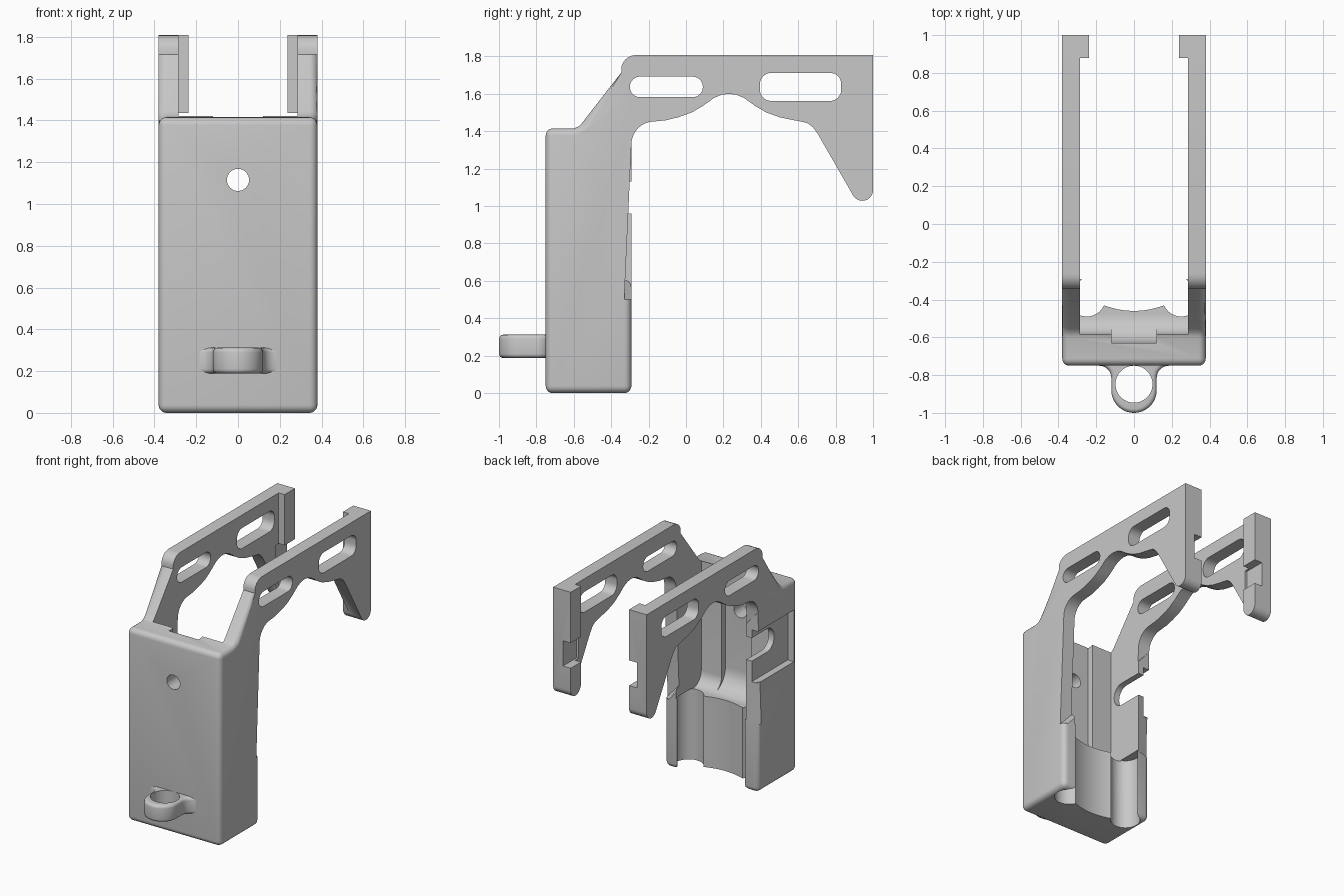
import bpy, bmesh, math
from mathutils import Vector

if "Cube" in bpy.data.objects:
    bpy.data.objects.remove(bpy.data.objects["Cube"])

grey = bpy.data.materials.new("matte grey")
grey.diffuse_color = (0.58, 0.58, 0.58, 1)
grey.use_nodes = True
grey.node_tree.nodes["Principled BSDF"].inputs["Base Color"].default_value = grey.diffuse_color


def arc(cx, cy, r, a0, a1, n=8):
    """Points on a circular arc, angles in degrees."""
    return [(cx + r * math.cos(math.radians(a0 + (a1 - a0) * i / n)),
             cy + r * math.sin(math.radians(a0 + (a1 - a0) * i / n))) for i in range(n + 1)]


def round_rect(u0, u1, v0, v1, r):
    return (arc(u1 - r, v1 - r, r, 0, 90) + arc(u0 + r, v1 - r, r, 90, 180)
            + arc(u0 + r, v0 + r, r, 180, 270) + arc(u1 - r, v0 + r, r, 270, 360))


def prism(name, pts, axis, lo, hi):
    """Extrude a 2D outline along an axis: x takes (y,z), y takes (x,z), z takes (x,y)."""
    place = {'x': lambda p, t: (t, p[0], p[1]), 'y': lambda p, t: (p[0], t, p[1]),
             'z': lambda p, t: (p[0], p[1], t)}[axis]
    clean = []                                    # drop repeated points
    for p in pts:
        if all(math.dist(p, q) > 1e-4 for q in clean):
            clean.append(p)
    n = len(clean)
    bm = bmesh.new()
    a = [bm.verts.new(place(p, lo)) for p in clean]
    b = [bm.verts.new(place(p, hi)) for p in clean]
    bm.faces.new(a)
    bm.faces.new(b[::-1])
    for i in range(n):
        j = (i + 1) % n
        bm.faces.new((a[j], a[i], b[i], b[j]))
    bmesh.ops.recalc_face_normals(bm, faces=bm.faces)
    if bm.calc_volume(signed=True) < 0:
        bmesh.ops.reverse_faces(bm, faces=bm.faces)
    me = bpy.data.meshes.new(name)
    bm.to_mesh(me)
    bm.free()
    ob = bpy.data.objects.new(name, me)
    bpy.context.collection.objects.link(ob)
    me.materials.append(grey)
    return ob


def box(name, x0, x1, y0, y1, z0, z1):
    return prism(name, [(x0, y0), (x1, y0), (x1, y1), (x0, y1)], 'z', z0, z1)


def round_edges(ob, width, segments, rule):
    bm = bmesh.new()
    bm.from_mesh(ob.data)
    edges = [e for e in bm.edges if rule(e.verts[0].co, e.verts[1].co)]
    bmesh.ops.bevel(bm, geom=edges, offset=width, segments=segments, profile=0.5, affect='EDGES',
                    clamp_overlap=False)
    bmesh.ops.remove_doubles(bm, verts=bm.verts, dist=1e-5)
    bm.to_mesh(ob.data)
    bm.free()


def cut(ob, cutter):
    cutter.hide_render = True
    m = ob.modifiers.new("cut", 'BOOLEAN')
    m.operation, m.solver, m.object = 'DIFFERENCE', 'EXACT', cutter
    bpy.context.view_layer.objects.active = ob
    bpy.ops.object.modifier_apply(modifier=m.name)
    bpy.data.objects.remove(cutter)


def smooth(ob):
    bpy.ops.object.select_all(action='DESELECT')
    ob.select_set(True)
    bpy.context.view_layer.objects.active = ob
    bpy.ops.object.shade_smooth_by_angle(angle=math.radians(32))


# Side outline of body and arms, extruded over the full width
side = [(-.75, 0), (-.75, 1.415), (-.6, 1.415), (-.575, 1.425), (-.555, 1.445), (-.345, 1.715)]
side += arc(-.265, 1.725, .083, 165, 90, 5)
side += [(1, 1.808)] + arc(.943, 1.085, .057, 0, -150, 10)
side += [(.705, 1.385), (.68, 1.42), (.65, 1.443), (.61, 1.453)]
side += [(.57, 1.46), (.5, 1.475), (.43, 1.5), (.37, 1.535), (.31, 1.578), (.27, 1.595), (.23, 1.6),
         (.19, 1.595), (.15, 1.578), (.09, 1.535), (.03, 1.5), (-.04, 1.475), (-.11, 1.458)]
side += arc(-.17, 1.33, .122, 90, 180, 8) + [(-.292, .5), (-.292, 0)]
body = prism("bracket_body", side, 'x', -.38, .38)


def outer_edge(a, b):
    if abs(a.x - b.x) > .5:                       # edges across the width
        return max(a.z, b.z) < .01 or (a.y < -.74 and a.z > 1.4)
    if max(a.y, b.y) > -.28:
        return False
    back = min(a.y, b.y) > -.3
    return (back and max(a.z, b.z) < .51) or (not back and max(a.z, b.z) < 1.73)


round_edges(body, .038, 5, outer_edge)

# Main cavity between the walls, with a curved floor
cut(body, prism("cavity", [(-.585, 3)] + arc(-.485, .62, .1, 180, 270) + [(.88, .52), (.88, 3)],
                'x', -.285, .285))
# Narrower gap between the end lips, and the notches in the lips
cut(body, box("lip_gap", -.237, .237, .8, 2, .6, 2.9))
cut(body, box("lip_notch", -.3, .3, .84, 2, 1.25, 1.435))
# Centre groove in the front wall
cut(body, prism("groove", [(-.63, 2.8)] + arc(-.48, .672, .15, 180, 270) + [(-.3, .523), (-.3, 2.8)],
                'x', -.12, .12))
# Scalloped cradle at the back of the lower block
half = arc(.25, -.39, .1, 410, 204, 18)
mid = arc(0, -.02, .44, 291.3, 248.7, 12)
right = [(.27, -.1), (.27, -.275), (.278, -.296)] + half
left = [(-x, y) for x, y in reversed(right)]
cut(body, prism("cradle", right + mid[1:-1] + left, 'z', -.2, .527))
# Slots through both arms
cut(body, prism("front_slot", round_rect(-.3, .09, 1.582, 1.692, .054), 'x', -1, 1))
cut(body, prism("rear_slot", round_rect(.395, .83, 1.562, 1.712, .06), 'x', -1, 1))
# Screw hole in the front
cut(body, prism("screw_hole", arc(0, 1.115, .053, 0, 360, 32), 'y', -1, -.5))
# Recess and open slot in the left wall
cut(body, box("side_recess", -.6, -.33, -.71, -.1, .81, 1.19))
cut(body, prism("side_slot", round_rect(-.55, 0, .96, 1.13, .08), 'x', -.7, -.2))
smooth(body)

# Lanyard ring with flared neck
flare = arc(.185, -.815, .065, 90, 180, 6)
outline = [(.185, -.7)] + flare + arc(0, -.88, .12, 0, -180, 24) \
    + [(-x, y) for x, y in reversed(flare)] + [(-.185, -.7)]
ring = prism("lanyard_ring", outline, 'z', .188, .312)
round_edges(ring, .022, 4, lambda a, b: abs(a.z - b.z) < .01 and max(a.y, b.y) < -.71)
cut(ring, prism("ring_hole", arc(0, -.848, .098, 0, 360, 40), 'z', 0, .5))
smooth(ring)
